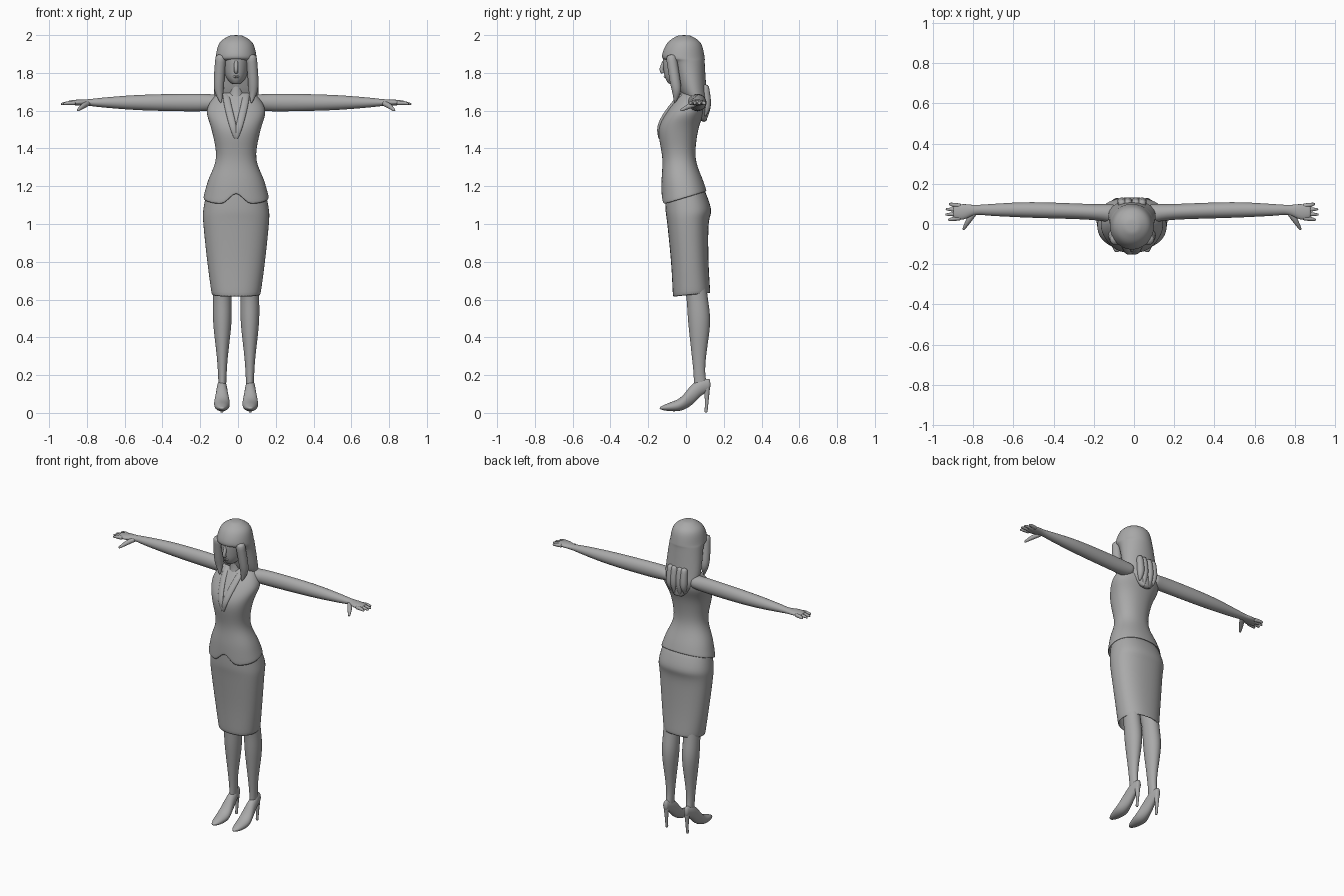
import bpy, bmesh
from math import cos, sin, pi
from mathutils import Vector

old = bpy.data.objects.get("Cube")
if old:
    bpy.data.objects.remove(old, do_unlink=True)

GREY = (0.4, 0.4, 0.4, 1)
BODY_OFFSET = -0.01
mat = bpy.data.materials.new("plain_grey")
mat.use_nodes = True
mat.diffuse_color = GREY
shader = mat.node_tree.nodes["Principled BSDF"]
shader.inputs["Base Color"].default_value = GREY
shader.inputs["Roughness"].default_value = 0.7


def refine(keys, steps=3):
    """Pass a smooth spline through the key sections."""
    keys = [Vector(key) for key in keys]
    last = len(keys) - 1
    result = []
    for i in range(last):
        start, end = keys[i], keys[i + 1]
        tangent_a = (end - keys[max(i - 1, 0)]) / 2
        tangent_b = (keys[min(i + 2, last)] - start) / 2
        for step in range(steps):
            t = step / steps
            blend = t * t * (3 - 2 * t)
            result.append(start.lerp(end, blend)
                          + tangent_a * (t * (1 - t) ** 2)
                          - tangent_b * (t * t * (1 - t)))
    result.append(keys[last])
    return result


def skin(name, rings, mirror=False, open_start=False):
    """Join rings of points into one smooth subdivided object."""
    bm = bmesh.new()
    loops = [[bm.verts.new(point) for point in ring] for ring in rings]
    for lower, upper in zip(loops, loops[1:]):
        for i in range(len(lower)):
            bm.faces.new((lower[i - 1], lower[i], upper[i], upper[i - 1]))
    start_cap = bm.faces.new(loops[0])
    bm.faces.new(loops[-1])
    bmesh.ops.recalc_face_normals(bm, faces=bm.faces)
    if open_start:
        bmesh.ops.delete(bm, geom=[start_cap], context="FACES_ONLY")
    for face in bm.faces:
        face.smooth = True
    mesh = bpy.data.meshes.new(name)
    bm.to_mesh(mesh)
    bm.free()
    mesh.materials.append(mat)
    part = bpy.data.objects.new(name, mesh)
    bpy.context.collection.objects.link(part)
    part.location.x = BODY_OFFSET
    if mirror:
        part.modifiers.new("Mirror", "MIRROR").use_mirror_merge = False
    if open_start:
        cloth = part.modifiers.new("Solidify", "SOLIDIFY")
        cloth.thickness, cloth.offset = 0.007, -1
    smooth = part.modifiers.new("Subsurf", "SUBSURF")
    smooth.levels = smooth.render_levels = 1
    return part


def bulge(value, power):
    return (1 if value >= 0 else -1) * abs(value) ** (2 / power)


def loft(name, axis, keys, centre=0, sides=24, power=2, hem=None, **options):
    """Keys are (position on axis, half width about centre, low, high)."""
    rings = []
    for pos, half, low, high in refine(keys):
        ring = []
        for i in range(sides):
            angle = 2 * pi * i / sides
            u = centre + half * bulge(cos(angle), power)
            v = (low + high) / 2 + (high - low) / 2 * bulge(sin(angle), power)
            x, y, z = {"x": (pos, v, u), "y": (u, pos, v), "z": (u, v, pos)}[axis]
            ring.append((x, y, z + (hem(x, y, z) if hem else 0)))
        rings.append(ring)
    return skin(name, rings, **options)


def tube(name, keys, sides=10, flat=1, **options):
    """Tapered strand through (x, y, z, radius) points."""
    keys = refine(keys)
    points = [key.to_3d() for key in keys]
    rings = []
    for i, point in enumerate(points):
        ahead = points[min(i + 1, len(points) - 1)]
        along = (ahead - points[max(i - 1, 0)]).normalized()
        side = along.cross(Vector((0, 1, 0))).normalized()
        up = side.cross(along) * flat
        angles = [2 * pi * j / sides for j in range(sides)]
        rings.append([point + keys[i].w * (side * cos(a) + up * sin(a)) for a in angles])
    return skin(name, rings, **options)


# Skirt, with the hem a little higher at the back
def skirt_hem(x, y, z):
    return 0.1 * y * max(0, 1 - (z - 0.62) / 0.1)


loft("skirt", "z", [
    (.62, .13, -.07, .13), (.8, .154, -.08, .12), (1, .175, -.1, .12),
    (1.08, .175, -.11, .135), (1.2, .15, -.11, .09)],
    power=2.3, hem=skirt_hem, open_start=True)


# Jacket, its hem dipping to the front with a notch at the opening
def jacket_hem(x, y, z):
    notch = max(0, 0.07 - abs(x)) if y < 0 else 0
    return (0.3 * y + notch) * max(0, 1 - (z - 1.14) / 0.1)


loft("jacket", "z", [
    (1.14, .175, -.13, .11), (1.23, .15, -.13, .09), (1.35, .105, -.125, .05),
    (1.5, .13, -.147, .065), (1.6, .157, -.1, .1), (1.68, .11, -.04, .1),
    (1.7, .05, -.02, .07)],
    sides=36, power=2.2, hem=jacket_hem, open_start=True)
tube("lapel", [
    (0, -.14, 1.45, .01), (.02, -.14, 1.53, .02), (.05, -.05, 1.66, .02),
    (.04, .03, 1.7, .02), (0, .07, 1.7, .01)], flat=.5, mirror=True)

# Neck, head and face
loft("neck", "z", [(1.62, .06, -.06, .07), (1.7, .04, -.04, .05), (1.8, .04, -.04, .05)])
loft("head", "z", [
    (1.74, .02, -.09, -.03), (1.77, .05, -.11, .03), (1.82, .066, -.12, .07),
    (1.9, .07, -.12, .08), (1.96, .04, -.08, .06)])
tube("nose", [(0, -.11, 1.87, .01), (0, -.13, 1.82, .012), (0, -.12, 1.8, .01)])
tube("lips", [(.02, -.1, 1.78, .004), (0, -.11, 1.78, .01)], flat=1.3, mirror=True)

# Long hair: crown with fringe, side locks and back strands
loft("hair", "z", [
    (2, .03, -.04, .02), (1.96, .09, -.1, .08), (1.88, .11, -.13, .1),
    (1.85, .11, -.08, .1), (1.7, .12, -.03, .11), (1.63, .1, .02, .12),
    (1.54, .03, .08, .11)])
tube("side_lock", [
    (.08, -.08, 1.9, .03), (.09, -.06, 1.77, .03), (.09, -.05, 1.7, .025),
    (.08, -.06, 1.64, .003)], mirror=True)
for name, x in (("outer_back_lock", .05), ("inner_back_lock", .02)):
    tube(name, [(x, .1, 1.74, .02), (x, .11, 1.63, .025), (x, .1, 1.52 + x, .004)],
         mirror=True)

# Outstretched arms flattening into the palms
loft("arm", "x", [
    (.08, .04, 0, .1), (.2, .048, .02, .1), (.5, .042, .03, .11), (.7, .027, .04, .1),
    (.78, .018, .045, .095), (.84, .016, .02, .1), (.89, .01, .03, .09)],
    centre=1.643, sides=16, mirror=True)

# Fanned fingers and thumbs
for i, name in enumerate(("index", "middle", "ring", "little")):
    root_y, tip_y = .03 + .02 * i, .02 + .027 * i
    tip_x = .93 - .008 * (i - 1.4) ** 2
    tube(name + "_finger", [
        (.85, root_y, 1.64, .012), (.89, (root_y + tip_y) / 2, 1.64, .011),
        (tip_x, tip_y, 1.635, .005)], mirror=True)
tube("thumb", [(.78, .06, 1.64, .014), (.81, .02, 1.625, .015), (.84, -.03, 1.6, .006)],
     mirror=True)

# Legs
loft("leg", "z", [
    (.75, .05, -.03, .1), (.62, .05, 0, .115), (.48, .05, .01, .13),
    (.3, .03, .03, .107), (.2, .023, .04, .103), (.12, .02, .04, .12)],
    centre=.073, sides=16, mirror=True)

# Pointed high-heeled shoes
loft("shoe", "y", [
    (-.14, .01, .02, .03), (-.1, .03, .01, .05), (-.03, .043, .01, .08),
    (.03, .033, .04, .15), (.08, .026, .09, .18), (.13, .014, .12, .18)],
    centre=.075, sides=16, mirror=True)
tube("shoe_heel", [(.075, .11, .15, .02), (.075, .11, .06, .01), (.075, .105, 0, .009)],
     mirror=True)
